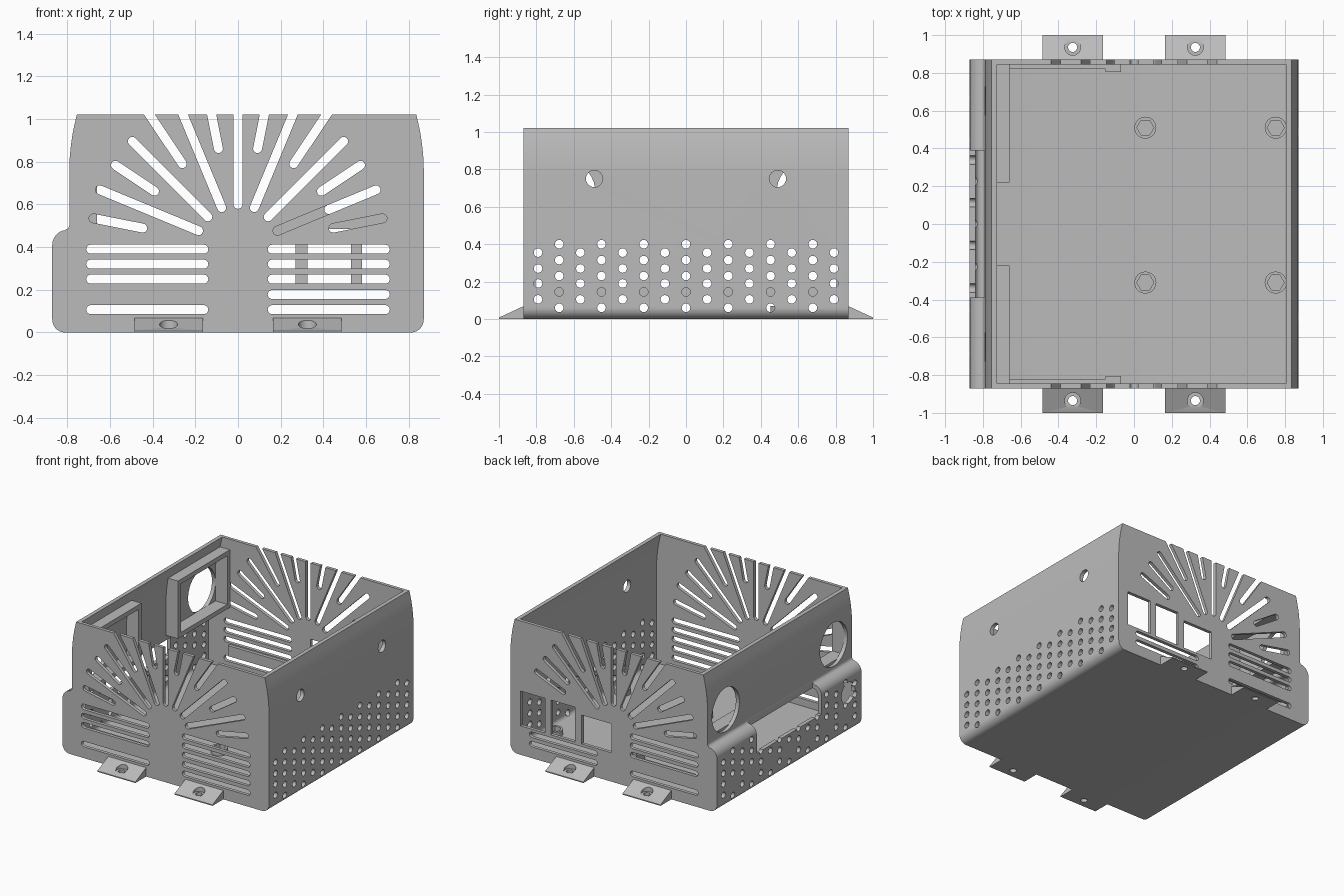
import bpy, bmesh, math
from mathutils import Vector, geometry

if "Cube" in bpy.data.objects:
    bpy.data.objects.remove(bpy.data.objects["Cube"])

grey = bpy.data.materials.new("plain grey")
grey.diffuse_color = (0.5, 0.5, 0.5, 1)
grey.use_nodes = True
grey.node_tree.nodes["Principled BSDF"].inputs["Base Color"].default_value = grey.diffuse_color


def prism(bm, pts, axis, a, b):
    """Extrude a 2D outline along an axis from a to b."""
    put = {'x': lambda p, h: (h, p[0], p[1]),
           'y': lambda p, h: (p[0], h, p[1]),
           'z': lambda p, h: (p[0], p[1], h)}[axis]
    lo = [bm.verts.new(put(p, a)) for p in pts]
    hi = [bm.verts.new(put(p, b)) for p in pts]
    n = len(pts)
    faces = [bm.faces.new(lo), bm.faces.new(hi[::-1])]
    for i in range(n):
        j = (i + 1) % n
        faces.append(bm.faces.new((lo[j], lo[i], hi[i], hi[j])))
    bmesh.ops.recalc_face_normals(bm, faces=faces)


def rect(x0, x1, z0, z1):
    return [(x0, z0), (x1, z0), (x1, z1), (x0, z1)]


def circle(x, y, r, n=24):
    return [(x + r * math.cos(2 * math.pi * i / n), y + r * math.sin(2 * math.pi * i / n)) for i in range(n)]


def slot(p, q, r):
    """Stadium outline between two centre points."""
    ang = math.atan2(q[1] - p[1], q[0] - p[0])
    out = []
    for c, s in ((q, ang - math.pi / 2), (p, ang + math.pi / 2)):
        out += [(c[0] + r * math.cos(s + math.pi * i / 8), c[1] + r * math.sin(s + math.pi * i / 8)) for i in range(9)]
    return out


def rounded(corners):
    """Outline from (x, z, radius) corners."""
    out = []
    for i, (x, z, r) in enumerate(corners):
        c = Vector((x, z))
        if r == 0:
            out.append((x, z))
            continue
        u = (Vector(corners[i - 1][:2]) - c).normalized()
        v = (Vector(corners[(i + 1) % len(corners)][:2]) - c).normalized()
        pts = geometry.interpolate_bezier(c + u * r, c + u * r * .45, c + v * r * .45, c + v * r, 8)
        out += [(p[0], p[1]) for p in pts]
    return out


def make(name, bm):
    me = bpy.data.meshes.new(name)
    bm.to_mesh(me)
    bm.free()
    me.materials.append(grey)
    ob = bpy.data.objects.new(name, me)
    bpy.context.collection.objects.link(ob)
    return ob


def cut(ob, bm):
    """Subtract the cutter mesh and bake the result."""
    tool = make("cutter", bm)
    tool.hide_render = True
    mod = ob.modifiers.new("cut", 'BOOLEAN')
    mod.operation, mod.solver, mod.object = 'DIFFERENCE', 'EXACT', tool
    bpy.context.view_layer.update()
    dg = bpy.context.evaluated_depsgraph_get()
    me = bpy.data.meshes.new_from_object(ob.evaluated_get(dg))
    ob.modifiers.clear()
    ob.data = me
    bpy.data.objects.remove(tool)


# Shell: outer profile minus inner cavity
bm = bmesh.new()
prism(bm, rounded([(-.87, 0, .06), (.87, 0, .06), (.87, .87, .1), (.835, 1.02, 0), (-.755, 1.02, 0),
                   (-.79, .87, .1), (-.79, .48, .025), (-.87, .48, .07)]), 'y', -.87, .87)
shell = make("case_shell", bm)
bm = bmesh.new()
prism(bm, rounded([(-.84, .03, .03), (.84, .03, .03), (.84, .87, .1), (.79, 1.08, 0), (-.71, 1.08, 0),
                   (-.76, .87, .1), (-.76, .45, .025), (-.84, .45, .05)]), 'y', -.845, .845)
cut(shell, bm)

# Vent slots in front and back, round vent holes in the sides
bm = bmesh.new()
W = .021
for side in (-1, 1):
    a, b = sorted((side * .8, side * 1.0))
    for k in range(1, 16):
        ang = math.radians(k * 11.25)
        r0, r1 = (.47, .69) if k % 2 else (.2, .70)
        if k in (1, 15):
            r0 = .455
        if 4 < k < 12 and k not in (4, 12):
            r1 = .95
        if side == 1 and k == 1:
            continue
        if side == 1 and k == 2:
            r0 = .46
        c, s = math.cos(ang), math.sin(ang)
        prism(bm, slot((r0 * c, .4 + r0 * s), (r1 * c, .4 + r1 * s), W), 'y', a, b)
    for z in (.107, .178, .25, .32, .39):
        if z != .178:
            prism(bm, slot((-.69, z), (-.16, z), W), 'y', a, b)
        if side == -1 or z < .2:
            prism(bm, slot((.16, z), (.69, z), W), 'y', a, b)
for a, b in ((-1, -.8), (.8, 1)):
    for i in range(-7, 8):
        for z in ((.105, .19, .27, .355) if i % 2 else (.06, .145, .23, .315, .4)):
            if a < 0 and z == .145:
                continue
            prism(bm, circle(i * .113, z, .023, 16), 'x', a, b)
for y in (-.49, .49):
    prism(bm, circle(y, .75, .045), 'x', .7, 1)
cut(shell, bm)

# Connector windows, ledge opening and large round openings
bm = bmesh.new()
for x0, x1, z0, z1 in ((.58, .785, .22, .485), (.325, .53, .22, .485), (.02, .27, .22, .44)):
    prism(bm, rect(x0, x1, z0, z1), 'y', .8, 1)
prism(bm, rect(-.39, .39, .27, .55), 'x', -1, -.792)
for y in (-.65, .65):
    prism(bm, circle(y, .68, .165, 40), 'x', -1, -.7)
prism(bm, circle(-.71, .31, .08), 'x', -1, -.8)
cut(shell, bm)

# Sloped mounting tabs with countersunk screw holes
bm = bmesh.new()
hole, sink = bmesh.new(), bmesh.new()
for s in (-1, 1):
    for x in (-.325, .325):
        prism(bm, [(s * .865, 0), (s, 0), (s, .008), (s * .865, .07)], 'x', x - .16, x + .16)
        prism(hole, circle(x, s * .935, .024), 'z', -.1, .2)
        prism(sink, circle(x, s * .935, .042), 'z', .022, .2)
tabs = make("mounting_tabs", bm)
cut(tabs, hole)
cut(tabs, sink)

# Floor bosses with hexagonal recesses
bm, hexes = bmesh.new(), bmesh.new()
for x in (.06, .75):
    for y in (-.31, .51):
        prism(bm, circle(x, y, .058, 32), 'z', .02, .07)
        prism(hexes, circle(x, y, .045, 6), 'z', .035, .2)
bosses = make("floor_bosses", bm)
cut(bosses, hexes)

# Inner frames round the large openings
for s, name in ((1, "back_inner_frame"), (-1, "front_inner_frame")):
    bm = bmesh.new()
    y0, y1 = sorted((s * .22, s * .85))
    prism(bm, rect(y0, y1, .5, .94), 'x', -.765, -.66)
    frame = make(name, bm)
    bm = bmesh.new()
    prism(bm, rect(y0 + .035, y1 - .035, .535, .905), 'x', -.9, -.5)
    cut(frame, bm)

# Board rails with end catches along the front and back walls
for s, name in ((1, "back_rail"), (-1, "front_rail")):
    bm = bmesh.new()
    y0, y1 = sorted((s * .82, s * .85))
    prism(bm, rect(-.66, -.15, .14, .22), 'y', y0, y1)
    y0, y1 = sorted((s * .805, s * .85))
    prism(bm, rect(-.15, -.07, .14, .22), 'y', y0, y1)
    make(name, bm)

for ob in bpy.context.scene.objects:
    ob.select_set(True)
bpy.context.view_layer.objects.active = shell
bpy.ops.object.shade_smooth_by_angle(angle=math.radians(30))
